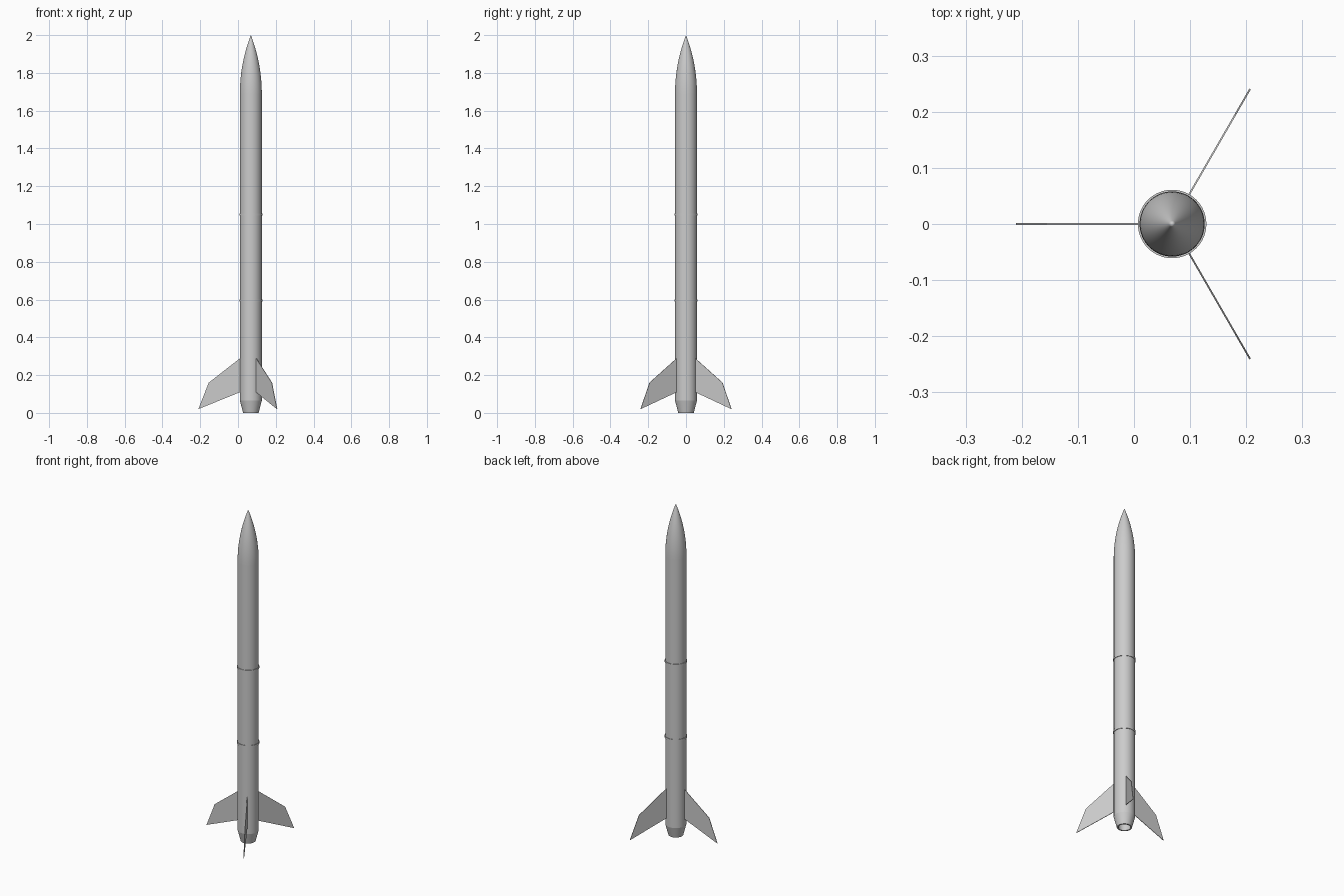
import bpy, bmesh, math
from mathutils import Matrix, Vector

if "Cube" in bpy.data.objects:
    bpy.data.objects.remove(bpy.data.objects["Cube"])

AXIS = Vector((0.068, 0, 0))   # rocket axis, offset so the fin span is centred
R = 0.058                      # body radius
NOSE_Z, TOP = 1.69, 2.0


def make(name, bm, smooth=True):
    bmesh.ops.recalc_face_normals(bm, faces=bm.faces)
    me = bpy.data.meshes.new(name)
    bm.to_mesh(me)
    bm.free()
    ob = bpy.data.objects.new(name, me)
    bpy.context.collection.objects.link(ob)
    ob.location = AXIS
    if smooth:
        bpy.ops.object.select_all(action='DESELECT')
        ob.select_set(True)
        bpy.context.view_layer.objects.active = ob
        bpy.ops.object.shade_smooth_by_angle(angle=math.radians(25))
    return ob


def lathe(name, profile, closed=False, sides=64):
    """Spin an (r, z) profile around the rocket axis."""
    bm = bmesh.new()
    vs = [bm.verts.new((r, 0, z)) for r, z in profile]
    pairs = list(zip(vs, vs[1:])) + ([(vs[-1], vs[0])] if closed else [])
    es = [bm.edges.new(p) for p in pairs]
    bmesh.ops.spin(bm, geom=vs + es, cent=(0, 0, 0), axis=(0, 0, 1),
                   angle=2 * math.pi, steps=sides, use_merge=True)
    bmesh.ops.remove_doubles(bm, verts=bm.verts, dist=1e-5)
    return make(name, bm)


# body tube
lathe("body_tube", [(R, 0.065), (R, NOSE_Z)])

# tapered tail with an open motor bore
lathe("tail_cone", [(0, 0.2), (0.033, 0.2), (0.033, 0), (0.041, 0), (R, 0.065)])

# tangent ogive nose
L = TOP - NOSE_Z
rho = (R * R + L * L) / (2 * R)
nose = []
for i in range(21):
    h = L * i / 20
    nose.append((max(0, math.sqrt(rho * rho - h * h) + R - rho), NOSE_Z + h))
lathe("nose_cone", nose)

# joint rings
for n, z in (("lower_ring", 0.595), ("upper_ring", 1.05)):
    lathe(n, [(R - 0.001, z - 0.006), (0.061, z - 0.006),
              (0.061, z + 0.006), (R - 0.001, z + 0.006)], closed=True)

# three thin swept fins
FIN = [(R - 0.002, 0.29), (0.223, 0.16), (0.278, 0.02), (R - 0.002, 0.11)]
T = 0.003
for i, ang in enumerate((60, 180, 300)):
    bm = bmesh.new()
    f = bm.faces.new([bm.verts.new((r, -T / 2, z)) for r, z in FIN])
    ext = bmesh.ops.extrude_face_region(bm, geom=[f], use_keep_orig=True)
    new = [g for g in ext["geom"] if isinstance(g, bmesh.types.BMVert)]
    bmesh.ops.translate(bm, verts=new, vec=(0, T, 0))
    bm.transform(Matrix.Rotation(math.radians(ang), 4, 'Z'))
    make(f"fin_{i + 1}", bm, smooth=False)
